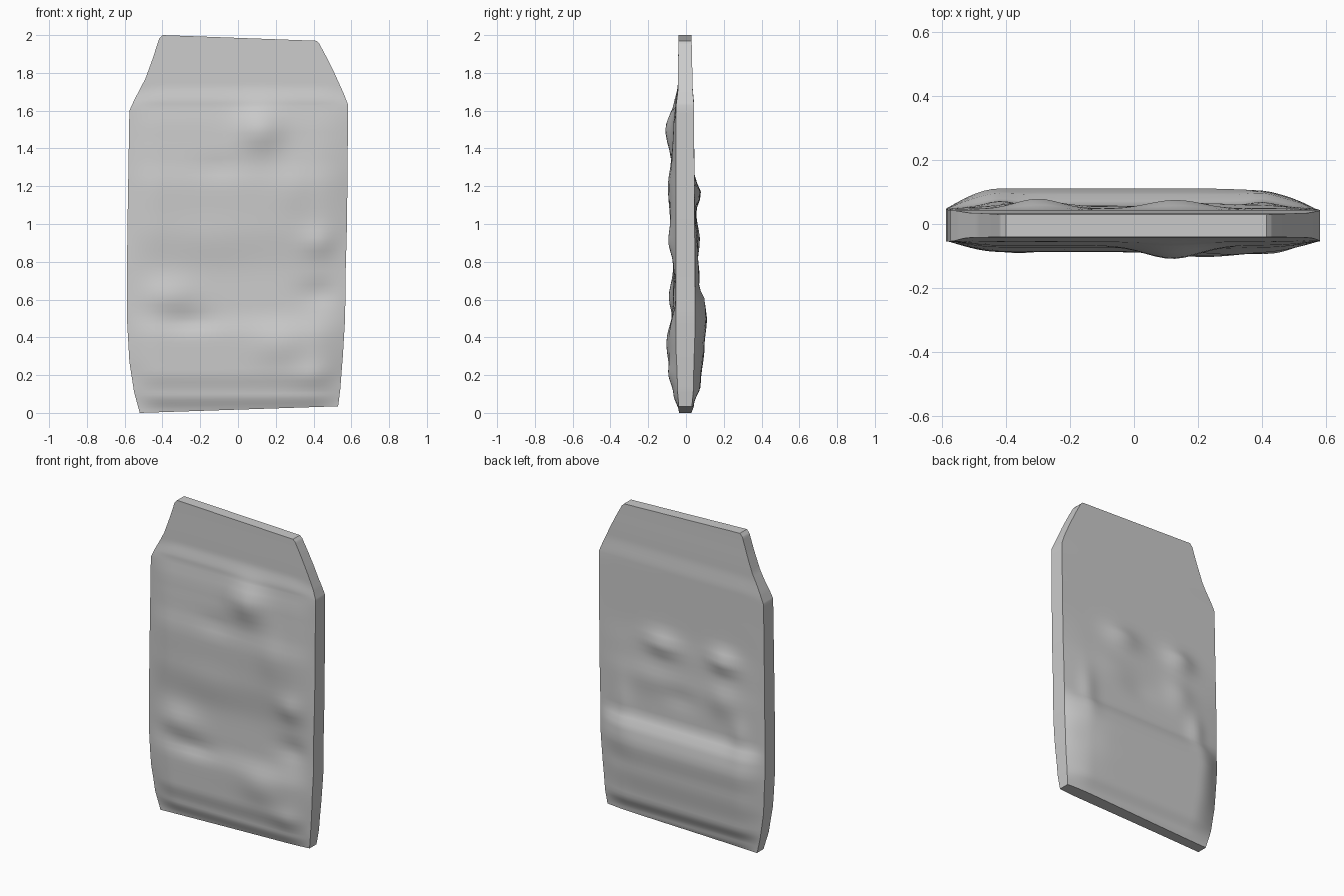
import bpy, bmesh, math

if "Cube" in bpy.data.objects:
    bpy.data.objects.remove(bpy.data.objects["Cube"])

NX, SUB = 44, 7

# Outline: left x, left z, right x, right z (bottom to top)
OUTLINE = [(-.52, 0, .53, .035), (-.55, .11, .541, .12), (-.575, .27, .555, .3),
           (-.588, .5, .567, .5), (-.588, .75, .57, .75), (-.585, 1.0, .577, 1.0),
           (-.58, 1.3, .58, 1.3), (-.575, 1.6, .583, 1.63), (-.55, 1.655, .56, 1.69),
           (-.49, 1.77, .51, 1.8), (-.45, 1.88, .465, 1.89), (-.418, 1.98, .43, 1.955),
           (-.40, 2.0, .415, 1.97)]

# Depth against height: rim and middle of both faces
RIM_F = [(0, .037), (.15, .046), (.4, .054), (1.6, .054), (1.72, .043), (2, .04)]
RIM_B = [(0, .03), (.15, .04), (.5, .048), (1.6, .043), (1.75, .034), (2, .03)]
MID_F = [(0, .037), (.1, .066), (.22, .085), (.4, .088), (.55, .07), (.75, .066),
         (1.0, .082), (1.2, .086), (1.35, .074), (1.5, .068), (1.64, .056), (1.74, .043), (2, .04)]
MID_B = [(0, .03), (.04, .042), (.15, .078), (.35, .098), (.5, .111), (.58, .1), (.68, .058),
         (.9, .056), (1.05, .05), (1.26, .044), (1.62, .043), (1.75, .034), (2, .03)]

# Soft lumps and hollows: x, z, x spread, z spread, height
LUMPS_F = [(.12, 1.5, .12, .11, .042), (-.36, .62, .14, .09, .022), (-.25, .48, .14, .05, -.014),
           (.3, 1.2, .1, .14, .01), (.43, .9, .1, .07, .018), (.44, .63, .12, .07, -.02),
           (.22, .36, .14, .1, .016), (.4, .2, .12, .07, .01), (-.15, .9, .2, .12, .006),
           (-.1, 1.3, .12, .05, -.008)]
LUMPS_B = [(.13, 1.16, .12, .06, .03), (-.3, 1.16, .1, .06, .034), (-.3, .92, .1, .1, .018),
           (.2, .93, .16, .09, .01), (.4, .7, .06, .15, .012), (-.42, .72, .06, .1, .014),
           (0, .85, .12, .06, -.008), (.46, .4, .12, .2, -.014)]


def smooth(t):
    t = max(0, min(1, t))
    return t * t * (3 - 2 * t)


def curve(keys, z):
    for (a, p), (b, q) in zip(keys, keys[1:]):
        if z <= b:
            return p + (q - p) * smooth((z - a) / (b - a))
    return keys[-1][1]


def depth(x, z, edge, rim, mid, lumps):
    r, m = curve(rim, z), curve(mid, z)
    f = math.sin(min(1, edge / .17) * math.pi / 2)
    d = sum(h * math.exp(-((x - a) / s) ** 2 - ((z - b) / t) ** 2) for a, b, s, t, h in lumps)
    return r + (m - r + d) * f


# Packet body: two sculpted faces joined by a flat rim
rows = [OUTLINE[0]]
for a, b in zip(OUTLINE, OUTLINE[1:]):
    rows += [tuple(p + (q - p) * k / SUB for p, q in zip(a, b)) for k in range(1, SUB + 1)]

bm = bmesh.new()
front, back = [], []
for xl, zl, xr, zr in rows:
    rf, rb = [], []
    for i in range(NX + 1):
        t = i / NX
        t = t + (smooth(t) - t) * .4
        x, z = xl + (xr - xl) * t, zl + (zr - zl) * t
        edge = min(x - xl, xr - x)
        rf.append(bm.verts.new((x, -depth(x, z, edge, RIM_F, MID_F, LUMPS_F), z)))
        rb.append(bm.verts.new((x, depth(x, z, edge, RIM_B, MID_B, LUMPS_B), z)))
    front.append(rf)
    back.append(rb)

for j in range(len(rows) - 1):
    for g in (front, back):
        for i in range(NX):
            bm.faces.new((g[j][i], g[j][i + 1], g[j + 1][i + 1], g[j + 1][i]))
    for i in (0, NX):
        bm.faces.new((front[j][i], back[j][i], back[j + 1][i], front[j + 1][i]))
for j in (0, -1):
    for i in range(NX):
        bm.faces.new((front[j][i], front[j][i + 1], back[j][i + 1], back[j][i]))
bmesh.ops.recalc_face_normals(bm, faces=bm.faces)

mesh = bpy.data.meshes.new("packet_body")
bm.to_mesh(mesh)
bm.free()
obj = bpy.data.objects.new("packet_body", mesh)
bpy.context.collection.objects.link(obj)
bpy.context.view_layer.objects.active = obj
obj.select_set(True)
bpy.ops.object.shade_smooth_by_angle(angle=math.radians(40))
